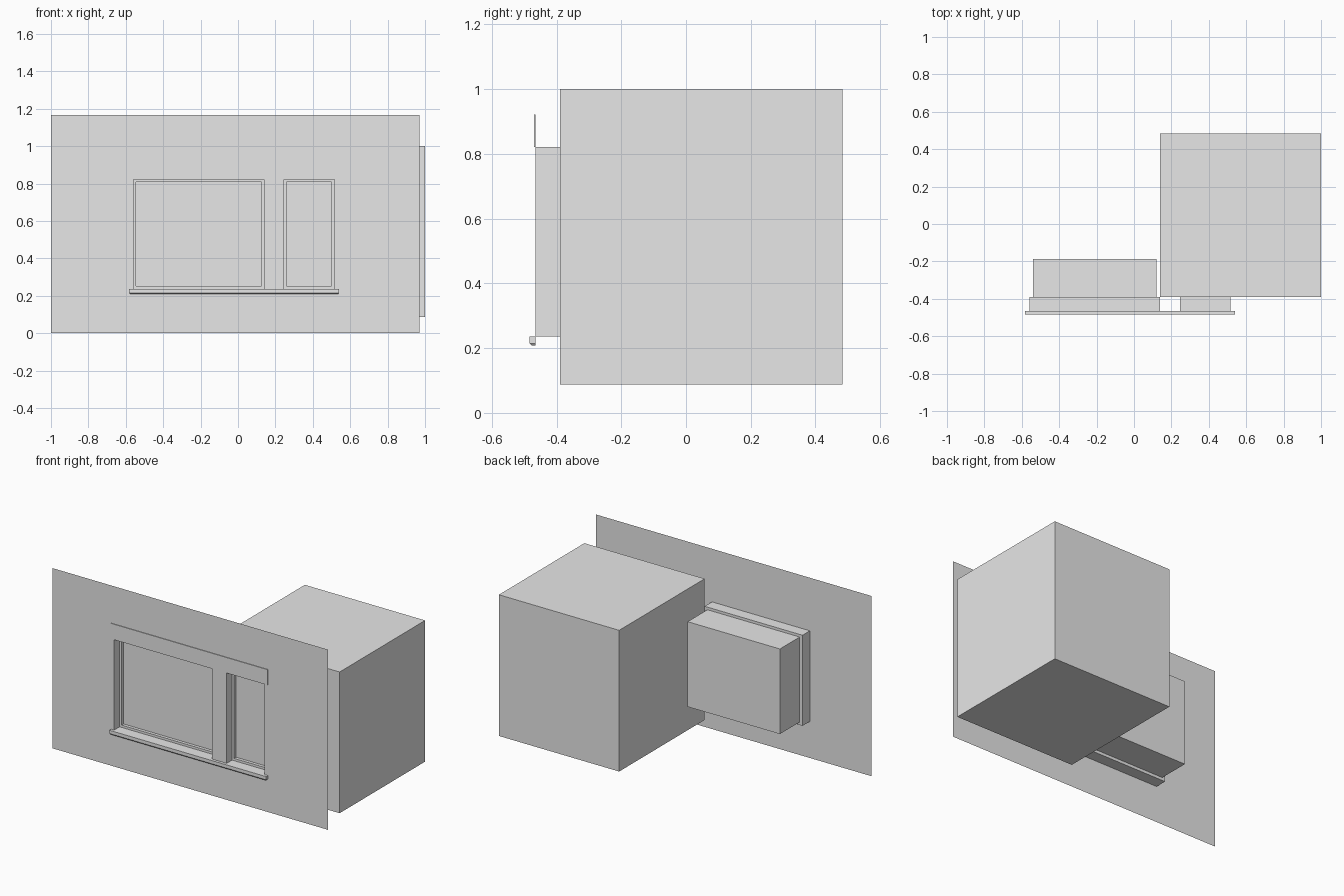
import bpy
import bmesh

cube = bpy.data.objects.get("Cube")
if cube:
    bpy.data.objects.remove(cube, do_unlink=True)

GREY = (0.8, 0.8, 0.8, 1.0)
mat = bpy.data.materials.new("plain_grey")
mat.use_nodes = True
mat.diffuse_color = GREY
mat.node_tree.nodes["Principled BSDF"].inputs["Base Color"].default_value = GREY

WALL_Y, BACK_Y = -0.465, -0.39      # wall plane and back of the window frames
LIP_Y = -0.41                       # front of the inner frames
Z0, Z1 = 0.236, 0.822               # window opening heights
LIP = 0.015
WINDOWS = {"wide_window": (-0.56, 0.14), "narrow_window": (0.245, 0.515)}


def finish(bm, name):
    mesh = bpy.data.meshes.new(name)
    bm.to_mesh(mesh)
    bm.free()
    mesh.materials.append(mat)
    obj = bpy.data.objects.new(name, mesh)
    bpy.context.collection.objects.link(obj)
    return obj


def box(name, xs, ys, zs, taper=0.0):
    """Box from ranges; taper pulls in the front and ends of the bottom."""
    bm = bmesh.new()
    bmesh.ops.create_cube(bm, size=1)
    for v in bm.verts:
        sx, sy, sz = (int(c > 0) for c in v.co)
        t = 0 if sz else taper
        v.co = (xs[sx] + (-t if sx else t),
                ys[sy] + (0 if sy else t), zs[sz])
    return finish(bm, name)


def rect(bm, x0, x1, y, z0, z1):
    return [bm.verts.new(p) for p in
            ((x0, y, z0), (x1, y, z0), (x1, y, z1), (x0, y, z1))]


def bridge(bm, a, b):
    for i in range(4):
        j = (i + 1) % 4
        bm.faces.new((a[i], a[j], b[j], b[i]))


# Wall sheet with two openings, made as a grid that skips the holes
bm = bmesh.new()
xs = [-1.0] + [x for pair in WINDOWS.values() for x in pair] + [0.97]
zs = [0.0, Z0, Z1, 1.165]
grid = [[bm.verts.new((x, WALL_Y, z)) for z in zs] for x in xs]
for i in range(len(xs) - 1):
    for k in range(len(zs) - 1):
        if k == 1 and i in (1, 3):
            continue
        bm.faces.new((grid[i][k], grid[i + 1][k],
                      grid[i + 1][k + 1], grid[i][k + 1]))
bmesh.ops.dissolve_limit(bm, angle_limit=0.01, verts=bm.verts, edges=bm.edges)
finish(bm, "wall")

# Window reveals with a stepped inner frame and a flat pane
for name, (x0, x1) in WINDOWS.items():
    bm = bmesh.new()
    inner = (x0 + LIP, x1 - LIP)
    loops = [rect(bm, x0, x1, WALL_Y, Z0, Z1),
             rect(bm, x0, x1, LIP_Y, Z0, Z1),
             rect(bm, *inner, LIP_Y, Z0 + LIP, Z1 - LIP),
             rect(bm, *inner, BACK_Y, Z0 + LIP, Z1 - LIP)]
    for a, b in zip(loops, loops[1:]):
        bridge(bm, a, b)
    bm.faces.new(loops[-1])
    # back of the frame
    outer_back = rect(bm, x0, x1, BACK_Y, Z0, Z1)
    bridge(bm, loops[1], outer_back)
    bridge(bm, outer_back, loops[-1])
    finish(bm, name)

# Rooms behind the windows
box("shallow_room", (-0.54, 0.12), (BACK_Y, -0.188), (0.255, 0.805))
box("deep_room", (0.14, 1.0), (BACK_Y, 0.483), (0.087, 1.0))

# Sill with a tapered underside, and a thin lintel plate
box("sill", (-0.582, 0.54), (-0.483, WALL_Y), (0.215, Z0))
box("sill_underside", (-0.582, 0.54), (-0.483, WALL_Y), (0.208, 0.215), taper=0.006)
box("lintel", (-0.582, 0.54), (-0.469, WALL_Y), (Z1, 0.922))
